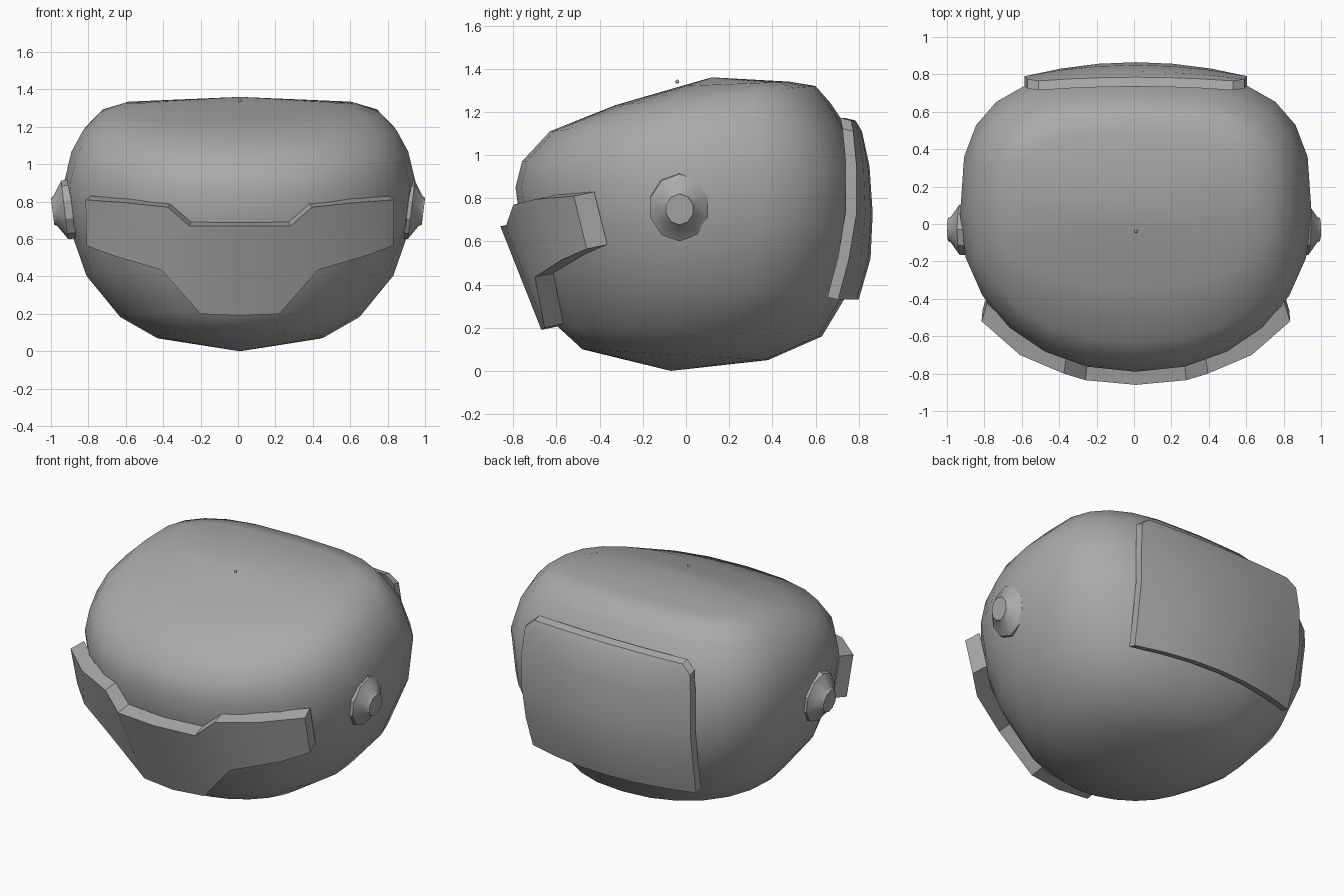
import bpy, bmesh, math
from mathutils import Matrix, Vector

if "Cube" in bpy.data.objects:
    bpy.data.objects.remove(bpy.data.objects["Cube"])

grey = bpy.data.materials.new("mid_grey")
grey.diffuse_color = (0.4, 0.4, 0.4, 1)
grey.use_nodes = True
grey.node_tree.nodes["Principled BSDF"].inputs["Base Color"].default_value = grey.diffuse_color
CX = 0.01  # shared centre line


def finish(bm, name, angle):
    bmesh.ops.recalc_face_normals(bm, faces=bm.faces)
    me = bpy.data.meshes.new(name)
    bm.to_mesh(me)
    bm.free()
    me.materials.append(grey)
    ob = bpy.data.objects.new(name, me)
    bpy.context.collection.objects.link(ob)
    bpy.ops.object.select_all(action='DESELECT')
    ob.select_set(True)
    bpy.context.view_layer.objects.active = ob
    bpy.ops.object.shade_smooth_by_angle(angle=math.radians(angle))
    return ob


def bridge(bm, a, b, closed=True):
    n = len(a)
    for i in range(n if closed else n - 1):
        j = (i + 1) % n
        bm.faces.new((a[i], a[j], b[j], b[i]))


def slab(name, outer, inner, angle):
    """Closed plate between two equal grids of points."""
    bm = bmesh.new()
    grids = [[[bm.verts.new(p) for p in row] for row in g] for g in (outer, inner)]
    for g in grids:
        for r0, r1 in zip(g, g[1:]):
            bridge(bm, r0, r1, False)
    rims = []
    for g in grids:
        rims.append(g[0] + [r[-1] for r in g[1:-1]] + g[-1][::-1]
                    + [r[0] for r in g[-2:0:-1]])
    bridge(bm, rims[0], rims[1])
    return finish(bm, name, angle)


def power(v, e):
    return math.copysign(abs(v) ** e, v)


# Shell: tilted rings (front y, front z, back y, back z, half width, front and back roundness)
rings = [
    (-0.48, 0.10, 0.38, 0.05, 0.45, 2.0, 2.0),
    (-0.60, 0.21, 0.63, 0.16, 0.64, 2.0, 2.2),
    (-0.70, 0.45, 0.75, 0.36, 0.82, 2.1, 2.5),
    (-0.77, 0.70, 0.82, 0.65, 0.915, 2.1, 2.8),
    (-0.79, 0.85, 0.81, 0.95, 0.94, 2.1, 3.0),
    (-0.76, 0.97, 0.73, 1.15, 0.90, 2.2, 3.0),
    (-0.63, 1.11, 0.67, 1.24, 0.84, 2.3, 3.0),
    (-0.33, 1.23, 0.60, 1.32, 0.75, 2.5, 3.0),
    (-0.02, 1.32, 0.48, 1.34, 0.61, 2.6, 3.0),
]
SEG = 24
bm = bmesh.new()
loops = []
for yf, zf, yb, zb, w, nf, nb in rings:
    mid = 0.05 if yf < -0.5 else (yf + yb) / 2
    loop = []
    for k in range(SEG):
        a = 2 * math.pi * k / SEG
        s, c = math.sin(a), math.cos(a)
        n = nb if s > 0 else nf
        y = mid + power(s, 2 / n) * ((yb - mid) if s > 0 else (mid - yf))
        z = zf + (zb - zf) * (y - yf) / (yb - yf)
        loop.append(bm.verts.new((CX + w * power(c, 2 / n), y, z)))
    loops.append(loop)
for a, b in zip(loops, loops[1:]):
    bridge(bm, a, b)
for loop, pole in ((loops[0], (CX, -0.07, 0)), (loops[-1], (CX, 0.12, 1.36))):
    p = bm.verts.new(pole)
    for i in range(SEG):
        bm.faces.new((loop[i], loop[(i + 1) % SEG], p))
finish(bm, "helmet_shell", 80)

# Visor: half of the columns as (top point, bottom point), mirrored
half = [
    ((0, -0.86, 0.67), (0, -0.67, 0.19)),
    ((0.27, -0.835, 0.67), (0.21, -0.655, 0.20)),
    ((0.385, -0.80, 0.77), (0.42, -0.70, 0.435)),
    ((0.62, -0.70, 0.795), (0.69, -0.575, 0.515)),
    ((0.825, -0.52, 0.81), (0.82, -0.46, 0.565)),
]
cols = [[(-x, y, z) for x, y, z in col] for col in half[:0:-1]] + half
outer = [[(CX + x, y, z) for x, y, z in col] for col in cols]
inner = [[(CX + x * 0.965, y + 0.095, z + 0.02) for x, y, z in col] for col in cols]
slab("visor", outer, inner, 25)

# Back plate: rows of (height, centre depth, edge depth, half width)
rows = [
    (1.16, 0.785, 0.765, 0.52),
    (1.11, 0.815, 0.775, 0.58),
    (0.95, 0.850, 0.79, 0.595),
    (0.73, 0.865, 0.79, 0.595),
    (0.52, 0.855, 0.755, 0.59),
    (0.33, 0.800, 0.705, 0.575),
]
steps = (-1, -0.67, -0.33, 0, 0.33, 0.67, 1)
outer = [[(CX + w * t, ye + (yc - ye) * (1 - t * t), z) for t in steps]
         for z, yc, ye, w in rows]
inner = [[(x, y - 0.05, z + 0.012) for x, y, z in row] for row in outer]
slab("back_plate", outer, inner, 30)

# Ear discs: ten-sided turned profile (radius, distance out), tilted to follow the shell
profile = [(0.16, -0.06), (0.157, -0.01), (0.08, 0.04), (0.072, 0.055)]
for side, name in ((1, "right_ear_disc"), (-1, "left_ear_disc")):
    bm = bmesh.new()
    tilt = Matrix.Rotation(math.radians(7), 3, 'Y')
    loops = []
    for r, d in profile:
        loop = []
        for k in range(10):
            a = 2 * math.pi * (k + 0.5) / 10
            p = tilt @ Vector((d, r * 0.9 * math.cos(a), r * math.sin(a)))
            loop.append(bm.verts.new((side * (0.937 + p.x), p.y - 0.03, p.z + 0.755)))
        loops.append(loop)
    for a, b in zip(loops, loops[1:]):
        bridge(bm, a, b)
    bm.faces.new(loops[0])
    bm.faces.new(loops[-1])
    finish(bm, name, 30)

# Tiny bead just above the crown
bm = bmesh.new()
bmesh.ops.create_icosphere(bm, subdivisions=1, radius=0.01,
                           matrix=Matrix.Translation((CX, -0.04, 1.34)))
finish(bm, "crown_bead", 60)
